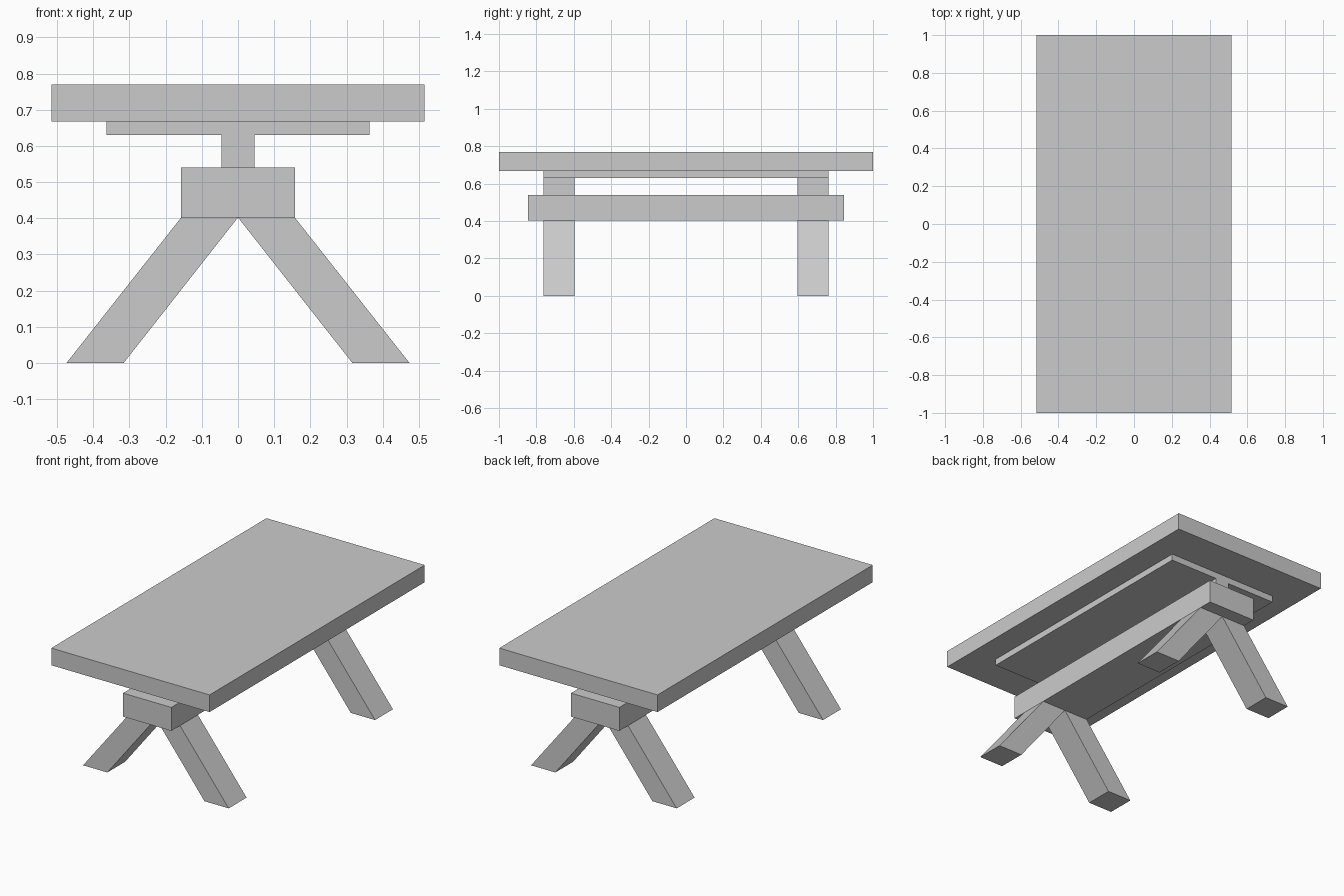
import bpy

if "Cube" in bpy.data.objects:
    bpy.data.objects.remove(bpy.data.objects["Cube"])


def prism(name, profile, y0, y1, mirror=(False, False)):
    """Extrude an x-z profile from y0 to y1, optionally mirrored in x / y."""
    n = len(profile)
    verts = [(x, y, z) for y in (y0, y1) for x, z in profile]
    faces = [tuple(range(n)), tuple(reversed(range(n, 2 * n)))]
    faces += [(i, i + n, (i + 1) % n + n, (i + 1) % n) for i in range(n)]
    mesh = bpy.data.meshes.new(name)
    mesh.from_pydata(verts, [], faces)
    obj = bpy.data.objects.new(name, mesh)
    bpy.context.collection.objects.link(obj)
    if any(mirror):
        mod = obj.modifiers.new("Mirror", 'MIRROR')
        mod.use_axis = (mirror[0], mirror[1], False)
        mod.use_mirror_merge = False
    return obj


def box(name, half_x, z0, z1, y0, y1, mirror=(False, False)):
    profile = [(-half_x, z0), (half_x, z0), (half_x, z1), (-half_x, z1)]
    return prism(name, profile, y0, y1, mirror)


# Tabletop and the thinner panel beneath it
box("tabletop", 0.515, 0.668, 0.769, -1.0, 1.0)
box("under_panel", 0.363, 0.63, 0.668, -0.763, 0.763)

# Long central beam, with a short post near each end
box("beam", 0.157, 0.402, 0.54, -0.844, 0.844)
box("posts", 0.046, 0.54, 0.63, 0.597, 0.763, (False, True))

# Four splayed legs, cut flat at floor and beam
prism("legs", [(0.316, 0.0), (0.474, 0.0), (0.157, 0.402), (0.0, 0.402)],
      0.597, 0.763, (True, True))
